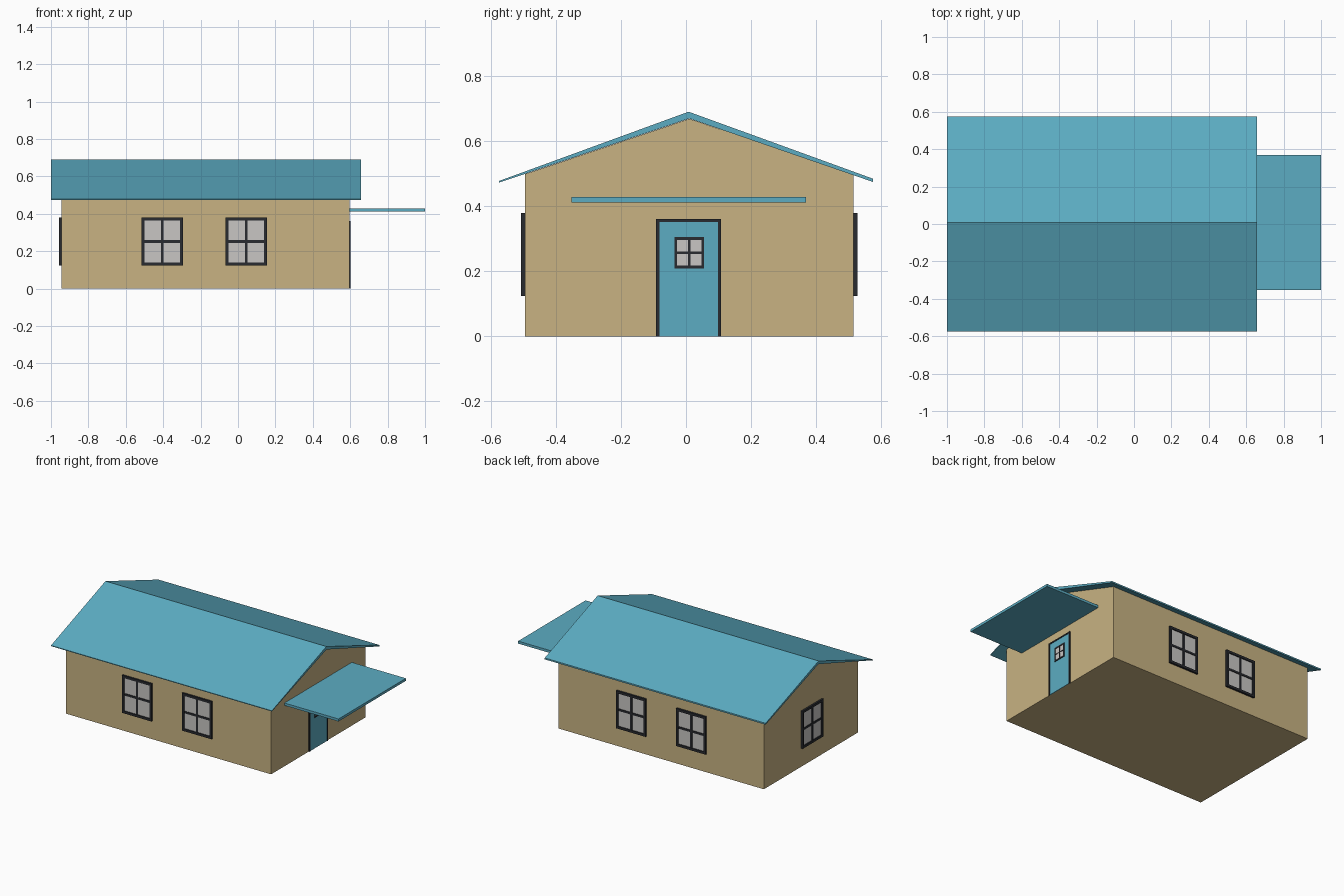
import bpy, bmesh, math
from mathutils import Matrix, Vector

if "Cube" in bpy.data.objects:
    bpy.data.objects.remove(bpy.data.objects["Cube"])


def material(name, rgb):
    m = bpy.data.materials.new(name)
    m.diffuse_color = (*rgb, 1)
    m.use_nodes = True
    m.node_tree.nodes["Principled BSDF"].inputs["Base Color"].default_value = m.diffuse_color
    return m


WALL = material("tan wall", (0.58, 0.45, 0.225))
ROOF = material("sky blue", (0.107, 0.413, 0.54))
DARK = material("charcoal trim", (0.022, 0.024, 0.029))
GLASS = material("pale glass", (0.58, 0.565, 0.55))


def finish(name, bm, mat):
    bmesh.ops.recalc_face_normals(bm, faces=bm.faces)
    me = bpy.data.meshes.new(name)
    bm.to_mesh(me)
    bm.free()
    me.materials.append(mat)
    ob = bpy.data.objects.new(name, me)
    bpy.context.collection.objects.link(ob)
    return ob


def boxes(name, spans, mat, frame=Matrix()):
    """One object made of boxes given as (x0, x1, y0, y1, z0, z1)."""
    bm = bmesh.new()
    for x0, x1, y0, y1, z0, z1 in spans:
        c = Vector(((x0 + x1) / 2, (y0 + y1) / 2, (z0 + z1) / 2))
        m = Matrix.Translation(c) @ Matrix.Diagonal((x1 - x0, y1 - y0, z1 - z0, 1))
        bmesh.ops.create_cube(bm, size=1, matrix=frame @ m)
    return finish(name, bm, mat)


def extrude_x(name, profile, x0, x1, mat):
    """Extrude a (y, z) outline along x."""
    bm = bmesh.new()
    face = bm.faces.new([bm.verts.new((x0, y, z)) for y, z in profile])
    new = bmesh.ops.extrude_face_region(bm, geom=[face])["geom"]
    verts = [v for v in new if isinstance(v, bmesh.types.BMVert)]
    bmesh.ops.translate(bm, verts=verts, vec=(x1 - x0, 0, 0))
    return finish(name, bm, mat)


def window(name, pos, angle, w, h, border, bar, depth):
    """Window facing local -y, centred on pos, turned about z."""
    f = Matrix.Translation(pos) @ Matrix.Rotation(angle, 4, "Z")
    a, b = w / 2, h / 2
    boxes(name + "_frame", [
        (-a, -a + border, -depth, 0, -b, b),
        (a - border, a, -depth, 0, -b, b),
        (-a + border, a - border, -depth, 0, -b, -b + border),
        (-a + border, a - border, -depth, 0, b - border, b),
        (-bar / 2, bar / 2, -depth * 0.8, 0, -b + border, b - border),
        (-a + border, a - border, -depth * 0.78, 0, -bar / 2, bar / 2),
    ], DARK, f)
    boxes(name + "_panes", [(-a + border, a - border, -depth * 0.45, 0, -b + border, b - border)], GLASS, f)


# House body with gable ends
extrude_x("house_walls", [(-0.495, 0), (0.515, 0), (0.515, 0.499), (0.01, 0.669), (-0.495, 0.499)],
          -0.945, 0.595, WALL)

# Thin gabled roof, slightly thicker at the ridge
extrude_x("gable_roof", [(-0.575, 0.473), (0.01, 0.67), (0.575, 0.475), (0.575, 0.485),
                         (0.008, 0.691), (-0.575, 0.478)], -1.0, 0.657, ROOF)

# Flat canopy above the door
boxes("door_canopy", [(0.59, 1.0, -0.352, 0.37, 0.412, 0.429)], ROOF)

# Windows: two on the front, two on the back, one on the left end
for i, x in enumerate((-0.405, 0.045)):
    window(f"front_window_{i + 1}", (x, -0.495, 0.252), 0, 0.222, 0.255, 0.016, 0.014, 0.012)
    window(f"back_window_{i + 1}", (x, 0.515, 0.252), math.pi, 0.222, 0.255, 0.016, 0.014, 0.013)
window("left_window", (-0.945, 0.005, 0.252), -math.pi / 2, 0.222, 0.255, 0.016, 0.014, 0.012)

# Door on the right end with trim and a small window
boxes("door_panel", [(0.593, 0.598, -0.083, 0.1, 0, 0.353)], ROOF)
boxes("door_frame", [(0.593, 0.601, -0.092, -0.082, 0, 0.361),
                     (0.593, 0.601, 0.099, 0.108, 0, 0.361),
                     (0.593, 0.601, -0.082, 0.099, 0.352, 0.361)], DARK)
window("door_window", (0.598, 0.01, 0.257), math.pi / 2, 0.092, 0.096, 0.009, 0.007, 0.004)
